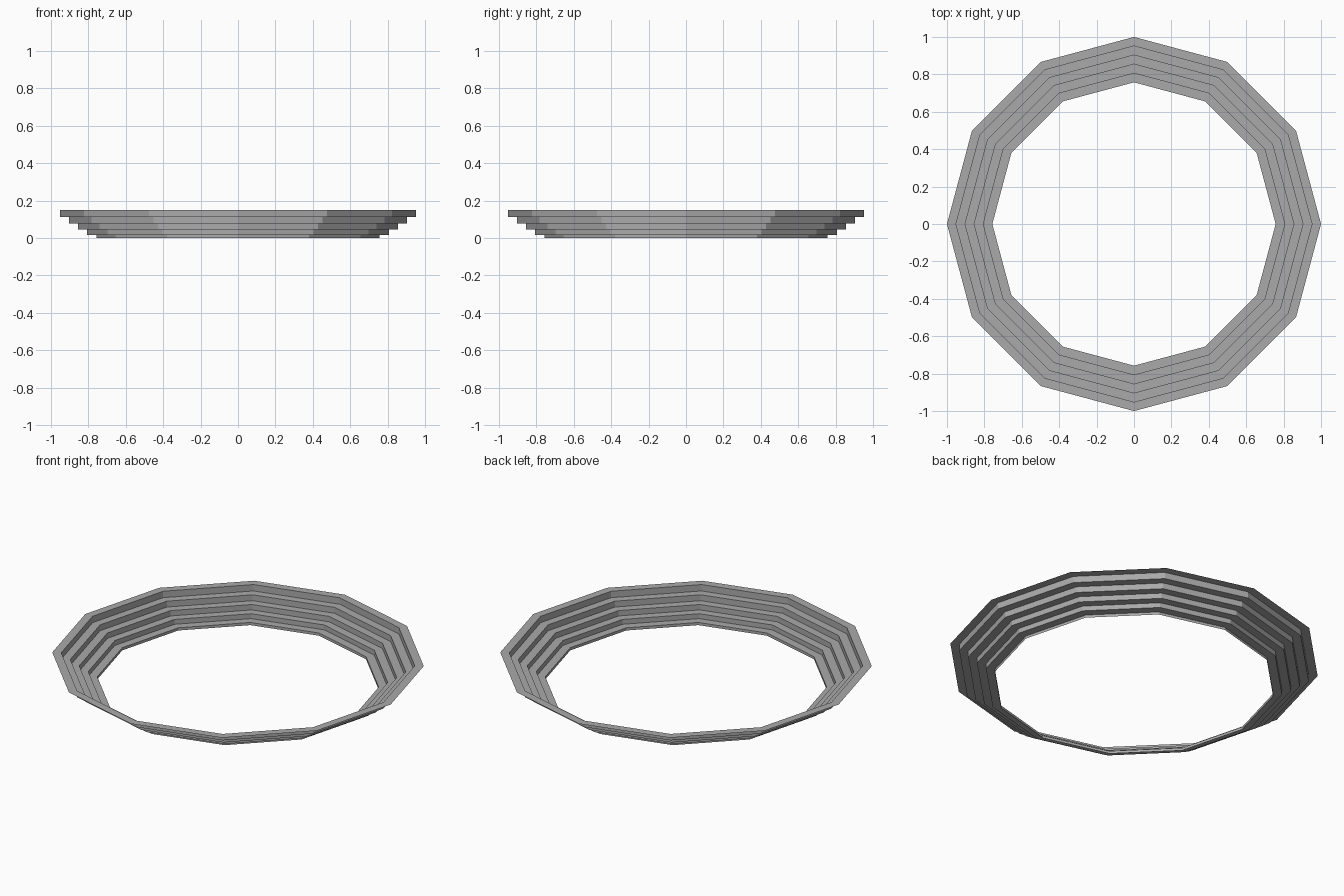
import bpy, bmesh
from math import cos, sin, tau

cube = bpy.data.objects.get("Cube")
if cube:
    bpy.data.objects.remove(cube, do_unlink=True)

SIDES = 12
OUTER, TREAD = 1.0, 0.0485
LEVELS = [0.15, 0.112, 0.077, 0.045, 0.016]  # tread heights, top to bottom

grey = bpy.data.materials.new("stone grey")
grey.use_nodes = True
colour = (0.4, 0.4, 0.4, 1)
grey.diffuse_color = colour
grey.node_tree.nodes["Principled BSDF"].inputs["Base Color"].default_value = colour

# Stair profile: each tread runs inward, then drops to the next level
profile = []
for i, z in enumerate(LEVELS):
    profile += [(OUTER - i * TREAD, z), (OUTER - (i + 1) * TREAD, z)]
profile.append((OUTER - len(LEVELS) * TREAD, 0))

# Sweep the thin profile around a twelve-sided ring
bm = bmesh.new()
rings = []
for r, z in profile:
    angles = [tau * k / SIDES for k in range(SIDES)]
    rings.append([bm.verts.new((r * cos(a), r * sin(a), z)) for a in angles])
for upper, lower in zip(rings, rings[1:]):
    for k in range(SIDES):
        n = (k + 1) % SIDES
        bm.faces.new((upper[k], upper[n], lower[n], lower[k]))

mesh = bpy.data.meshes.new("stepped_ring")
bm.to_mesh(mesh)
bm.free()
mesh.materials.append(grey)
ring = bpy.data.objects.new("stepped_ring", mesh)
bpy.context.collection.objects.link(ring)
